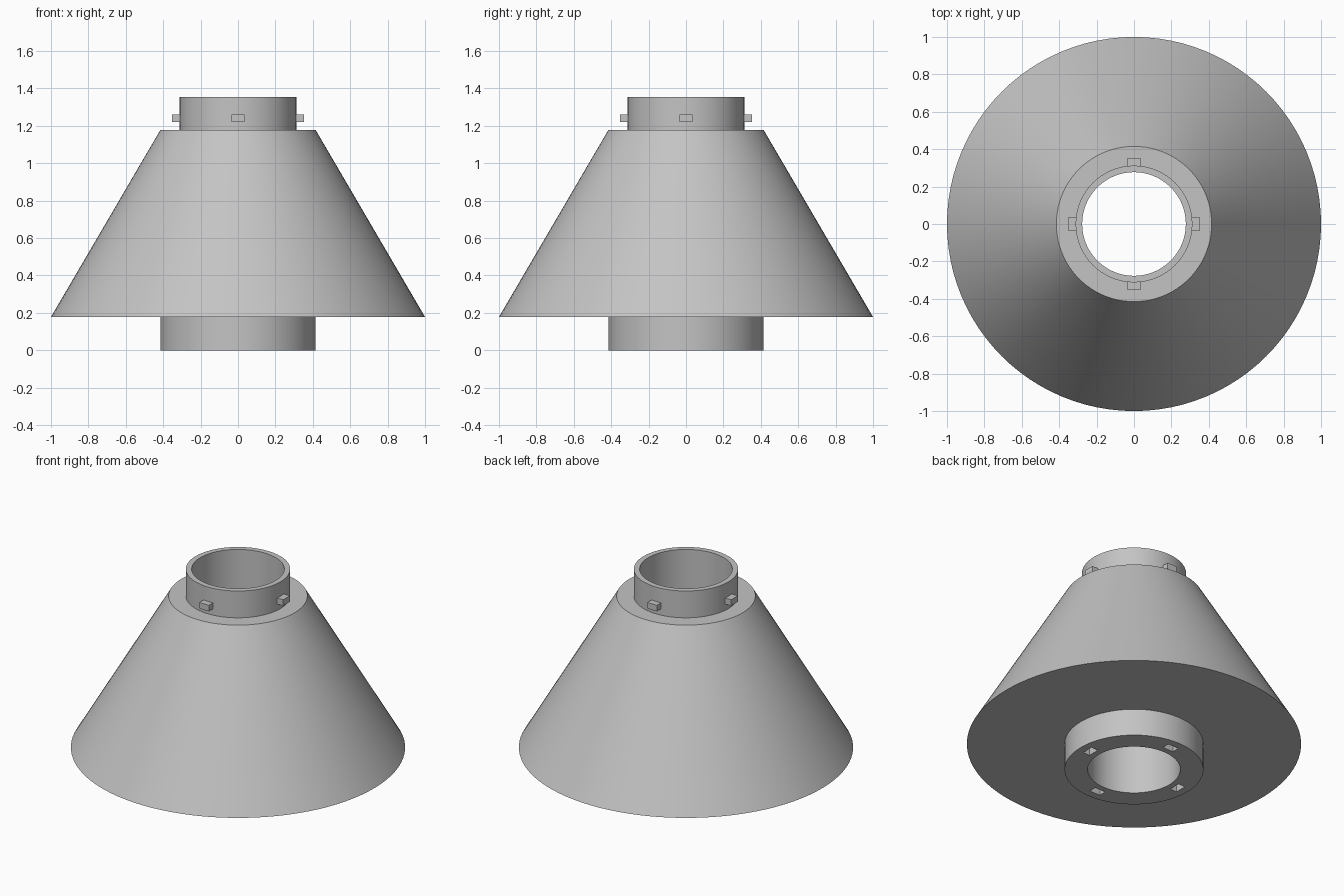
import bpy
import bmesh
from math import pi, radians
from mathutils import Matrix, Vector

cube = bpy.data.objects.get("Cube")
if cube:
    bpy.data.objects.remove(cube, do_unlink=True)

SEGMENTS = 96

grey = bpy.data.materials.new("light_grey")
grey.use_nodes = True
colour = (0.55, 0.55, 0.55, 1.0)
grey.diffuse_color = colour
grey.node_tree.nodes["Principled BSDF"].inputs["Base Color"].default_value = colour


def finish(bm, name):
    """Turn a bmesh into a named, coloured object."""
    bmesh.ops.recalc_face_normals(bm, faces=bm.faces)
    mesh = bpy.data.meshes.new(name)
    bm.to_mesh(mesh)
    bm.free()
    obj = bpy.data.objects.new(name, mesh)
    bpy.context.collection.objects.link(obj)
    mesh.materials.append(grey)
    return obj


def lathe(name, profile):
    """Revolve a closed (radius, height) profile around z."""
    bm = bmesh.new()
    verts = [bm.verts.new((r, 0, z)) for r, z in profile]
    edges = [bm.edges.new((v, verts[i - 1])) for i, v in enumerate(verts)]
    bmesh.ops.spin(bm, geom=verts + edges, cent=(0, 0, 0), axis=(0, 0, 1),
                   angle=2 * pi, steps=SEGMENTS, use_merge=True)
    bmesh.ops.remove_doubles(bm, verts=bm.verts, dist=0.0001)
    return finish(bm, name)


def add_block(bm, r0, r1, width, z0, z1, turn):
    """Add a box reaching from radius r0 to r1, turned around z."""
    centre = Vector(((r0 + r1) / 2, 0, (z0 + z1) / 2))
    matrix = (Matrix.Rotation(turn, 4, "Z") @ Matrix.Translation(centre)
              @ Matrix.Diagonal((r1 - r0, width, z1 - z0, 1)))
    bmesh.ops.create_cube(bm, size=1, matrix=matrix)


# Conical body with lower collar, upper collar and a straight bore
bore, neck, collar = 0.277, 0.312, 0.415
body = lathe("cone_body", [
    (bore, 0), (collar, 0), (collar, 0.178), (1.0, 0.178),
    (collar, 1.178), (neck, 1.178), (neck, 1.355), (bore, 1.355)])

# Four locking slots in the underside of the lower collar
bm = bmesh.new()
for i in range(4):
    add_block(bm, 0.315, 0.365, 0.078, -0.05, 0.1, i * pi / 2)
cutter = finish(bm, "slot_cutter")
cutter.hide_render = True

cut = body.modifiers.new("slots", "BOOLEAN")
cut.operation = "DIFFERENCE"
cut.solver = "EXACT"
cut.object = cutter
bpy.ops.object.select_all(action="DESELECT")
bpy.context.view_layer.objects.active = body
body.select_set(True)
bpy.ops.object.modifier_apply(modifier=cut.name)
bpy.data.objects.remove(cutter, do_unlink=True)
bpy.ops.object.shade_smooth_by_angle(angle=radians(30))

# Four locking tabs around the upper collar
for i, side in enumerate(("left", "back", "right", "front")):
    bm = bmesh.new()
    add_block(bm, 0.3, 0.354, 0.07, 1.22, 1.26, i * pi / 2)
    finish(bm, side + "_locking_tab")
